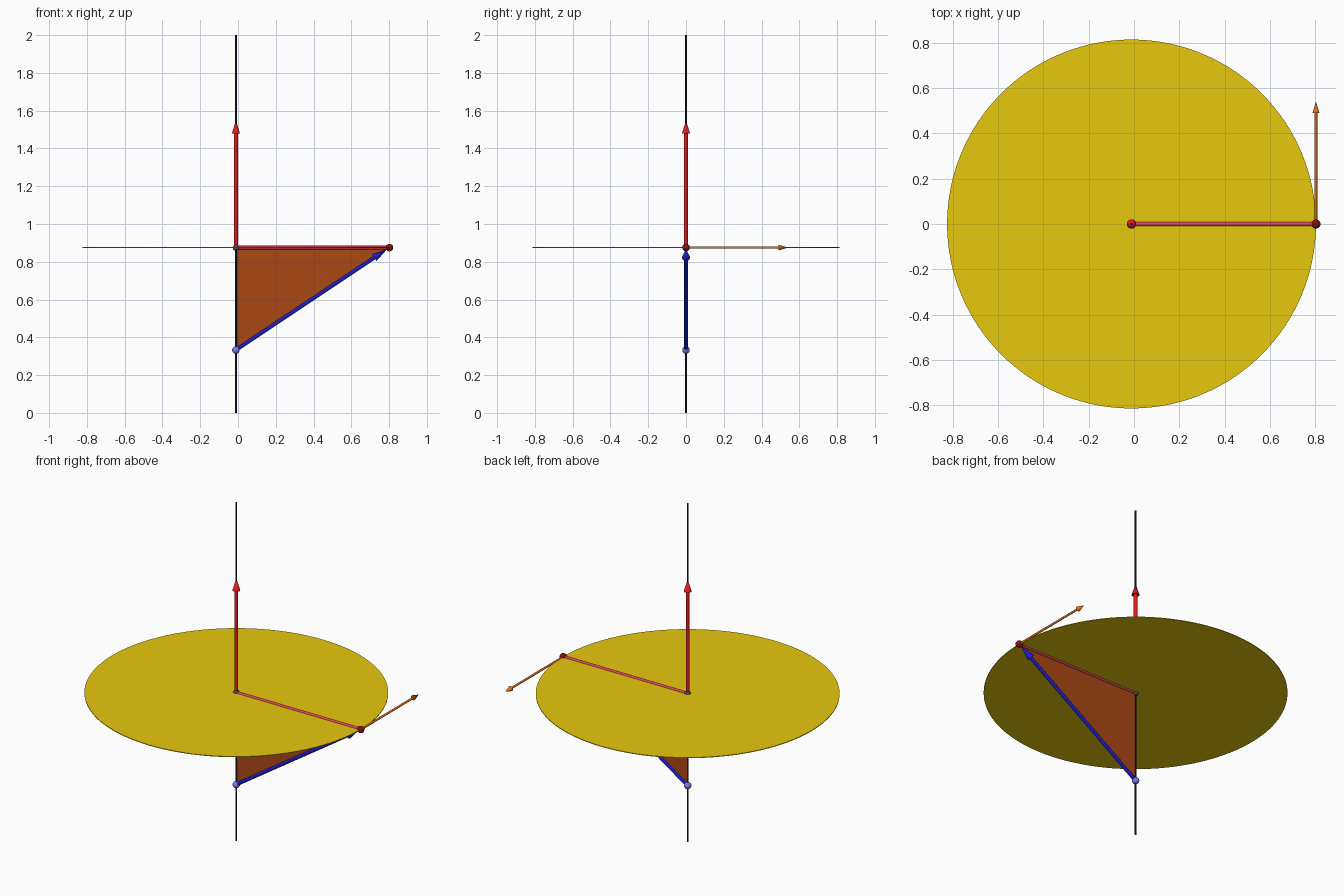
import bpy
from mathutils import Vector

if "Cube" in bpy.data.objects:
    bpy.data.objects.remove(bpy.data.objects["Cube"])

CX = -0.011          # position of the vertical axis
R = 0.813            # disc radius
ZD = 0.875           # disc height
O = Vector((CX, 0, 0.333))
C = Vector((CX, 0, ZD))
P = Vector((CX + R, 0, ZD))


def material(name, rgb):
    m = bpy.data.materials.new(name)
    m.diffuse_color = (*rgb, 1)
    m.use_nodes = True
    m.node_tree.nodes["Principled BSDF"].inputs["Base Color"].default_value = m.diffuse_color
    return m


BLACK = material("black", (0.01, 0.01, 0.015))
RED = material("red", (0.8, 0.01, 0.01))
DARK_RED = material("dark_red", (0.25, 0.005, 0.005))
PINK = material("pink", (0.75, 0.06, 0.1))
BLUE = material("blue", (0.012, 0.012, 0.6))
LIGHT_BLUE = material("light_blue", (0.2, 0.2, 0.85))
ORANGE = material("orange", (0.8, 0.17, 0.01))
BROWN = material("burnt_orange", (0.4, 0.065, 0.007))
YELLOW = material("yellow", (0.8, 0.58, 0.004))
GREY = material("dark_grey", (0.08, 0.08, 0.08))


def finish(name, mat):
    ob = bpy.context.object
    ob.name = name
    ob.data.materials.append(mat)
    bpy.ops.object.shade_smooth_by_angle()
    return ob


def rod(name, a, b, r1, mat, r2=None, sides=24):
    """Cylinder or cone running from a to b."""
    d = b - a
    bpy.ops.mesh.primitive_cone_add(
        vertices=sides, radius1=r1, radius2=r1 if r2 is None else r2,
        depth=d.length, location=(a + b) / 2,
        rotation=d.to_track_quat('Z', 'Y').to_euler())
    return finish(name, mat)


def ball(name, pos, r, mat):
    bpy.ops.mesh.primitive_uv_sphere_add(segments=24, ring_count=12, radius=r, location=pos)
    return finish(name, mat)


def arrow(name, a, b, r, head_r, head_len, mat):
    neck = b - (b - a).normalized() * head_len
    rod(name + "_shaft", a, neck, r, mat)
    rod(name + "_head", neck, b, head_r, mat, 0)


# Rotation axis and swept disc
rod("axis", Vector((CX, 0, 0)), Vector((CX, 0, 2)), 0.005, BLACK)
rod("disc", C - Vector((0, 0, 0.002)), C + Vector((0, 0, 0.002)), R, YELLOW, sides=128)

# Triangular plate between axis, radius and position arrow
t = 0.001
verts = [(v.x, y, v.z) for y in (-t, t) for v in (O, P, C)]
faces = [(0, 1, 2), (5, 4, 3), (0, 3, 4, 1), (1, 4, 5, 2), (2, 5, 3, 0)]
mesh = bpy.data.meshes.new("triangle_plate")
mesh.from_pydata(verts, [], faces)
mesh.materials.append(BROWN)
bpy.context.collection.objects.link(bpy.data.objects.new("triangle_plate", mesh))

# Radius rod and the three arrows
rod("radius_rod", C, P, 0.010, PINK)
arrow("axial_arrow", C, Vector((CX, 0, 1.55)), 0.010, 0.021, 0.07, RED)
tip = P - (P - O).normalized() * 0.016
arrow("position_arrow", O, tip, 0.010, 0.021, 0.08, BLUE)
arrow("tangent_arrow", P, P + Vector((0, 0.54, 0)), 0.006, 0.015, 0.05, ORANGE)

# Joint balls
ball("origin_ball", O, 0.02, LIGHT_BLUE)
ball("centre_ball", C, 0.017, GREY)
ball("rim_ball", P, 0.02, DARK_RED)
